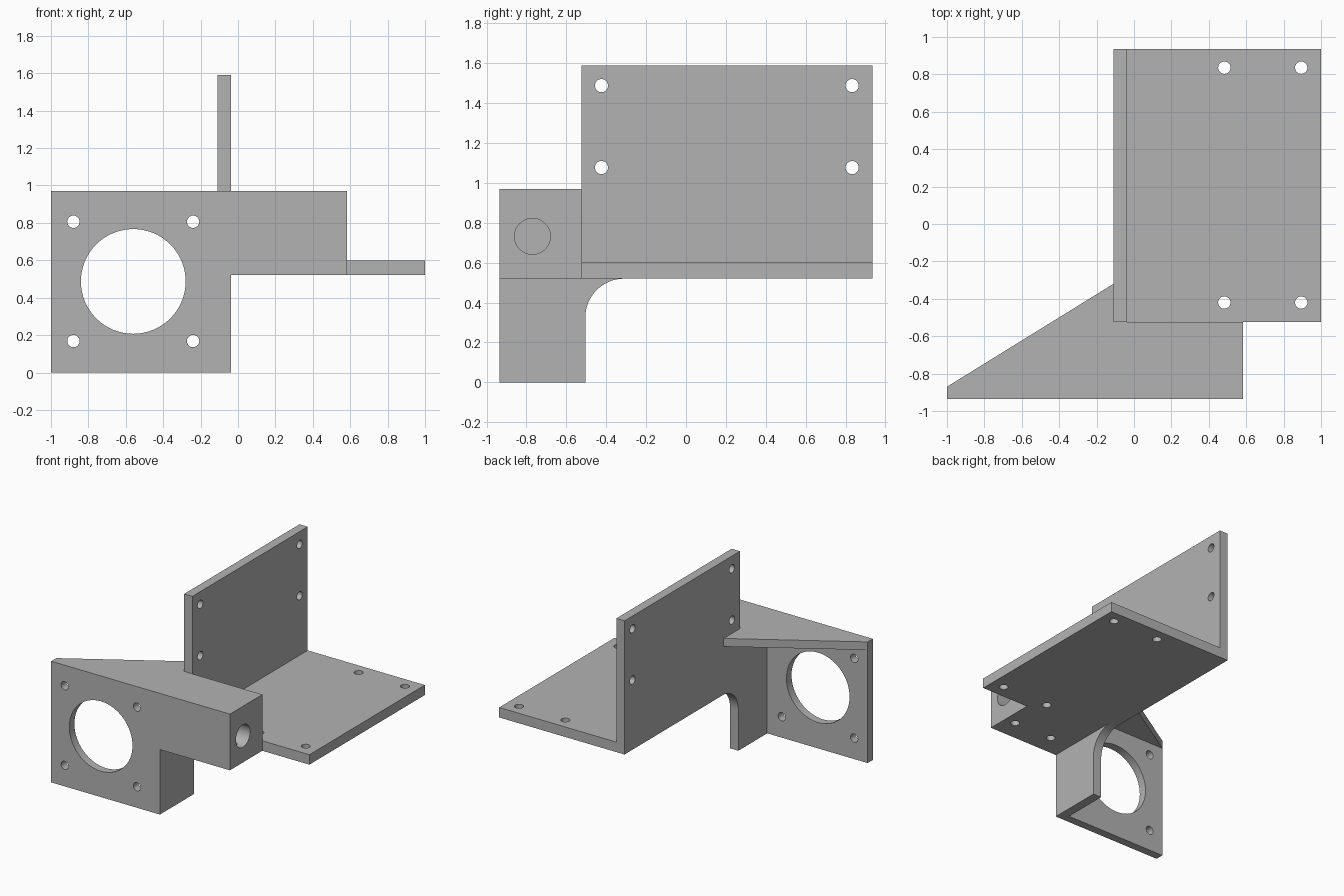
import bpy
import bmesh
from math import pi, sin, cos
from mathutils import Vector

cube = bpy.data.objects.get("Cube")
if cube:
    bpy.data.objects.remove(cube, do_unlink=True)

grey = bpy.data.materials.new("plain grey")
grey.use_nodes = True
colour = (0.45, 0.45, 0.45, 1)
grey.diffuse_color = colour
grey.node_tree.nodes["Principled BSDF"].inputs["Base Color"].default_value = colour

# Main planes shared by the parts
LEFT, RIGHT = 1.0, -1.0
WALL_OUT, WALL_IN = -0.11, -0.037
FRONT, MID, BACK = -0.935, -0.525, 0.935
SHELF, BLOCK_TOP, TOP = 0.52, 0.97, 1.59
THIN = 0.065
SCREW = 0.033


def prism(name, points, offset):
    """Extrude a flat outline along an offset vector."""
    bm = bmesh.new()
    face = bm.faces.new([bm.verts.new(p) for p in points])
    grown = bmesh.ops.extrude_face_region(bm, geom=[face])
    verts = [v for v in grown["geom"] if isinstance(v, bmesh.types.BMVert)]
    bmesh.ops.translate(bm, verts=verts, vec=offset)
    bmesh.ops.recalc_face_normals(bm, faces=bm.faces)
    mesh = bpy.data.meshes.new(name)
    bm.to_mesh(mesh)
    bm.free()
    mesh.materials.append(grey)
    obj = bpy.data.objects.new(name, mesh)
    bpy.context.collection.objects.link(obj)
    return obj


def box(name, x, y, z):
    outline = [(x[0], y[0], z[0]), (x[1], y[0], z[0]),
               (x[1], y[1], z[0]), (x[0], y[1], z[0])]
    return prism(name, outline, (0, 0, z[1] - z[0]))


def drill(obj, start, end, radius, sides=32):
    """Cut a round hole between two points."""
    start, end = Vector(start), Vector(end)
    axis = end - start
    u = axis.orthogonal().normalized()
    v = axis.normalized().cross(u)
    ring = [start + radius * (cos(2 * pi * i / sides) * u + sin(2 * pi * i / sides) * v)
            for i in range(sides)]
    cutter = prism("hole_cutter", ring, axis)
    cutter.hide_render = True
    mod = obj.modifiers.new("hole", "BOOLEAN")
    mod.operation, mod.solver, mod.object = "DIFFERENCE", "EXACT", cutter
    bpy.context.view_layer.objects.active = obj
    bpy.ops.object.modifier_apply(modifier=mod.name)
    bpy.data.objects.remove(cutter, do_unlink=True)


# Front mounting plate with a large opening and four screw holes
front = box("front_mounting_plate", (RIGHT, WALL_OUT), (FRONT, FRONT + THIN), (0, BLOCK_TOP))
drill(front, (-0.56, -1, 0.487), (-0.56, -0.8, 0.487), 0.28, 64)
for x in (-0.88, -0.24):
    for z in (0.168, 0.806):
        drill(front, (x, -1, z), (x, -0.8, z), SCREW)

# Triangular gusset behind the top of the front plate
prism("top_gusset", [(RIGHT, FRONT + THIN, BLOCK_TOP - THIN),
                     (WALL_OUT, FRONT + THIN, BLOCK_TOP - THIN),
                     (WALL_OUT, -0.32, BLOCK_TOP - THIN)], (0, 0, THIN))

# Lower side wall, curving into the shelf
fillet = [(WALL_OUT, -0.31 - 0.195 * cos(a), SHELF - 0.195 + 0.195 * sin(a))
          for a in (i * pi / 32 for i in range(17))]
prism("lower_side_wall", [(WALL_OUT, FRONT, SHELF), (WALL_OUT, FRONT, 0),
                          (WALL_OUT, -0.505, 0)] + fillet, (WALL_IN - WALL_OUT, 0, 0))

# Clamp block with a blind bore and two set screw holes from below
block = box("clamp_block", (WALL_OUT, 0.583), (FRONT, MID), (SHELF, BLOCK_TOP))
drill(block, (0.7, -0.77, 0.732), (0, -0.77, 0.732), 0.09, 48)
for x in (0.15, 0.49):
    drill(block, (x, -0.77, 0.4), (x, -0.77, 0.73), SCREW)

# Horizontal shelf with four screw holes
shelf = box("horizontal_shelf", (WALL_OUT, LEFT), (MID, BACK), (SHELF, 0.6))
for x in (0.483, 0.894):
    for y in (-0.42, 0.836):
        drill(shelf, (x, y, 0.4), (x, y, 0.7), SCREW)

# Upright plate with four screw holes
upright = box("upright_plate", (WALL_OUT, WALL_IN), (MID, BACK), (0.6, TOP))
for y in (-0.424, 0.833):
    for z in (1.077, 1.488):
        drill(upright, (-0.2, y, z), (0.1, y, z), SCREW)

# Smooth hole walls, crisp edges
bpy.ops.object.select_all(action="DESELECT")
for obj in bpy.context.collection.objects:
    if obj.type == "MESH" and grey.name in obj.data.materials:
        obj.select_set(True)
bpy.ops.object.shade_smooth_by_angle(angle=pi / 6)
